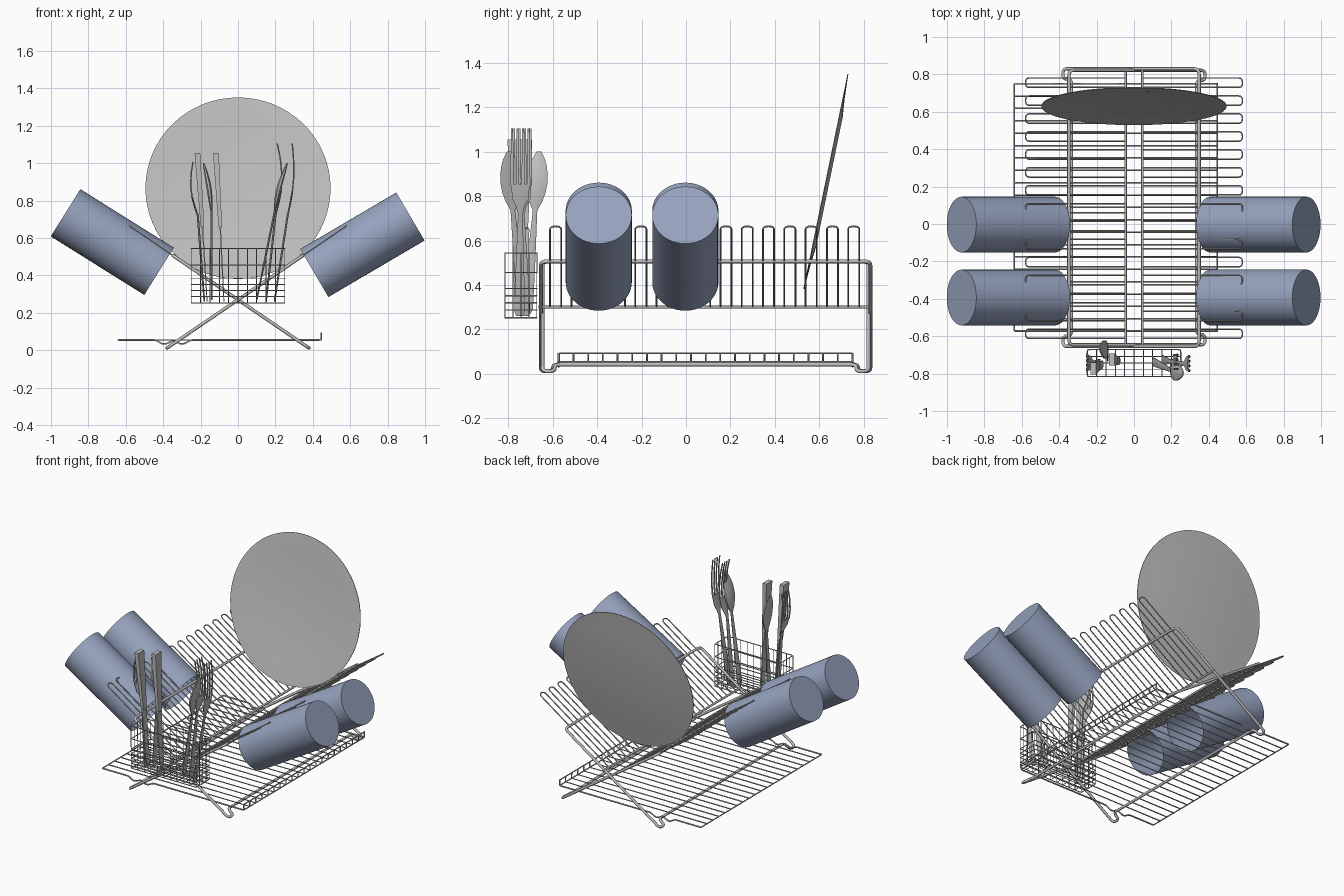
import bpy, bmesh, math
from mathutils import Vector, Matrix

cube = bpy.data.objects.get("Cube")
if cube:
    bpy.data.objects.remove(cube, do_unlink=True)


def material(name, rgb):
    m = bpy.data.materials.new(name)
    m.use_nodes = True
    m.diffuse_color = (*rgb, 1)
    m.node_tree.nodes["Principled BSDF"].inputs["Base Color"].default_value = (*rgb, 1)
    return m


STEEL = material("steel grey", (0.52, 0.52, 0.52))
BLUE = material("mug blue grey", (0.305, 0.365, 0.515))


def add(name, data, mat):
    data.materials.append(mat)
    ob = bpy.data.objects.new(name, data)
    bpy.context.collection.objects.link(ob)
    return ob


def rounded(points, r, closed=False, steps=4):
    """Round the corners of a wire path."""
    pts = [Vector(p) for p in points]
    out = []
    for i, p in enumerate(pts):
        if not closed and i in (0, len(pts) - 1):
            out.append(p)
            continue
        a, b = pts[i - 1] - p, pts[(i + 1) % len(pts)] - p
        d = min(r, a.length * 0.48, b.length * 0.48)
        a, b = p + a.normalized() * d, p + b.normalized() * d
        for k in range(steps + 1):
            t = k / steps
            out.append(a * (1 - t) ** 2 + p * 2 * t * (1 - t) + b * t * t)
    return out


def wires(name, paths, radius, closed=False, sides=1):
    """One curve object holding many bent wires."""
    cu = bpy.data.curves.new(name, "CURVE")
    cu.dimensions = "3D"
    cu.bevel_depth = radius
    cu.bevel_resolution = sides
    cu.use_fill_caps = True
    for path in paths:
        sp = cu.splines.new("POLY")
        sp.points.add(len(path) - 1)
        for q, p in zip(sp.points, path):
            q.co = (*p, 1)
        sp.use_cyclic_u = closed
    return add(name, cu, STEEL)


def mesh_object(name, bm, mat, angle=35):
    bmesh.ops.recalc_face_normals(bm, faces=bm.faces)
    me = bpy.data.meshes.new(name)
    bm.to_mesh(me)
    bm.free()
    me.shade_smooth()
    me.set_sharp_from_angle(angle=math.radians(angle))
    return add(name, me, mat)


# Crossed folding frames with their plate hoops
FRONT, BACK = -0.65, 0.826


def slope(x):
    return 0.27 + 0.68 * x


for side, label in ((1, "left"), (-1, "right")):
    def on(x, y):
        return (side * x, y, slope(x))

    f, b = FRONT - 0.004 * side, BACK + 0.004 * side
    frame = [on(0.348, f), on(0.348, b), on(-0.38, b), on(-0.38, b - 0.055),
             on(-0.335, b - 0.055), on(-0.335, f + 0.055), on(-0.38, f + 0.055), on(-0.38, f)]
    wires(label + "_frame", [rounded(frame, 0.03, True)], 0.009, True, 2)
    wires(label + "_centre_rod", [[on(0.045, f - 0.01), on(0.045, b + 0.01)]], 0.007, False, 2)
    hoops = []
    for i in range(15):
        y = -0.587 + 0.0959 * i
        hoops.append(rounded([on(0.045, y - 0.025), on(0.58, y - 0.025),
                              on(0.58, y + 0.025), on(0.045, y + 0.025)], 0.025))
    wires(label + "_hoops", hoops, 0.004)

# Drip tray: end wires dip around the frame foot, cross wires turn up into a lip
TRAY_Z, LIP_Z, X0, X1, Y0, Y1 = 0.055, 0.093, -0.64, 0.445, -0.573, 0.75
dips = [(-0.44, TRAY_Z), (-0.405, 0.034), (-0.385, 0.034), (-0.35, 0.05),
        (-0.335, 0.05), (-0.31, 0.034), (-0.29, 0.034), (-0.25, TRAY_Z)]
ends = []
for y in (Y0, Y1):
    profile = [(X0, TRAY_Z)] + dips + [(X1, TRAY_Z), (X1, LIP_Z)]
    ends.append(rounded([(x, y, z) for x, z in profile], 0.012))
wires("tray_end_wires", ends, 0.005)
wires("tray_side_rails", [[(X0, Y0, TRAY_Z), (X0, Y1, TRAY_Z)],
                          [(X1, Y0, TRAY_Z), (X1, Y1, TRAY_Z)],
                          [(X1, Y0, LIP_Z), (X1, Y1, LIP_Z)]], 0.004)
cross = []
for i in range(1, 20):
    y = Y0 + (Y1 - Y0) * i / 20
    cross.append([(X0, y, TRAY_Z), (X1, y, TRAY_Z), (X1, y, LIP_Z)])
wires("tray_cross_wires", cross, 0.004)

# Cutlery basket
BX, BY0, BY1, BZ0, BZ1 = 0.25, -0.815, -0.672, 0.253, 0.545
rings = [rounded([(-BX, BY0, z), (BX, BY0, z), (BX, BY1, z), (-BX, BY1, z)], 0.012, True)
         for z in (BZ1, 0.457, 0.385, 0.352, 0.32, 0.287, BZ0)]
wires("basket_rings", rings, 0.003, True)
ribs = []
for i in range(11):
    x = -BX + 2 * BX * i / 10
    ribs.append([(x, BY0, BZ1), (x, BY0, BZ0), (x, BY1, BZ0), (x, BY1, BZ1)])
for i in range(1, 4):
    y = BY0 + (BY1 - BY0) * i / 4
    ribs.append([(-BX, y, BZ1), (-BX, y, BZ0), (BX, y, BZ0), (BX, y, BZ1)])
wires("basket_ribs", ribs, 0.0025)

# Mugs: thin upturned shells, open at the lower end
for label, outer, inner in (("left", (0.922, 0.715), (0.408, 0.413)),
                            ("right", (-0.922, 0.735), (-0.422, 0.422))):
    for place, y in (("front", -0.393), ("back", -0.003)):
        a, c = Vector((inner[0], y, inner[1])), Vector((outer[0], y, outer[1]))
        axis = c - a
        bm = bmesh.new()
        bmesh.ops.create_cone(bm, cap_ends=True, segments=48, radius1=0.149,
                              radius2=0.149, depth=axis.length)
        mouth = [fc for fc in bm.faces if fc.normal.z < -0.9]
        bmesh.ops.delete(bm, geom=mouth, context="FACES_ONLY")
        ob = mesh_object(f"{label}_{place}_mug", bm, BLUE)
        ob.matrix_world = Matrix.Translation((a + c) / 2) @ axis.to_track_quat("Z", "Y").to_matrix().to_4x4()

# Plate: shallow dish turned around its axis, leaning back
bm = bmesh.new()
profile = [(0, -0.008), (0.3, -0.008), (0.38, 0), (0.495, 0.004),
           (0.495, 0), (0.38, -0.006), (0.3, -0.014), (0, -0.014)]
verts = [bm.verts.new((r, 0, z)) for r, z in profile]
edges = [bm.edges.new(pair) for pair in zip(verts, verts[1:])]
bmesh.ops.spin(bm, geom=verts + edges, axis=(0, 0, 1), cent=(0, 0, 0),
               angle=math.tau, steps=64)
bmesh.ops.remove_doubles(bm, verts=bm.verts, dist=0.0005)
plate = mesh_object("plate", bm, STEEL)
plate.location = (0, 0.632, 0.866)
plate.rotation_euler.x = math.radians(78.4)


# Cutlery: strips lofted through (x, y, z, half width, half thickness)
def strip(bm, sections, sides=8):
    last = None
    for x, y, z, w, t in sections:
        ring = []
        for k in range(sides):
            a = math.tau * (k + 0.5) / sides
            ring.append(bm.verts.new((x + t * math.cos(a), y + w * math.sin(a), z)))
        if last:
            for k in range(sides):
                n = (k + 1) % sides
                bm.faces.new((last[k], last[n], ring[n], ring[k]))
        else:
            bm.faces.new(ring[::-1])
        last = ring
    bm.faces.new(last)


def body(foot, neck, top, shape, bend):
    """Straight handle from foot to neck, bowed head from neck to top."""
    foot, neck, top = map(Vector, (foot, neck, top))
    out = []
    for t, w, h in shape:
        p = foot.lerp(neck, t) if t <= 1 else neck.lerp(top, t - 1)
        if t > 1:
            p.x += bend * math.sin(math.pi * (t - 1))
        out.append((*p, w, h))
    return out


HANDLE = [(0, 0.016, 0.004), (0.05, 0.026, 0.005), (0.5, 0.02, 0.006), (1, 0.011, 0.006)]
BOWL = [(1 + t, max(0.01, 0.052 * math.sin(math.pi * t) ** 0.6),
         0.004 + 0.011 * math.sin(math.pi * t))
        for t in (0.06, 0.15, 0.3, 0.45, 0.6, 0.75, 0.87, 0.95, 0.99)]
PALM = [(1.08, 0.02, 0.005), (1.18, 0.04, 0.005), (1.35, 0.045, 0.005)]

for i, (foot, neck, top, bend) in enumerate((
        ((-0.14, -0.715, 0.27), (-0.142, -0.68, 0.735), (-0.185, -0.662, 1.005), 0.008),
        ((0.1, -0.735, 0.27), (0.195, -0.78, 0.735), (0.265, -0.797, 1.005), -0.01))):
    bm = bmesh.new()
    strip(bm, body(foot, neck, top, HANDLE + BOWL, bend))
    mesh_object(f"spoon_{i + 1}", bm, STEEL)

for i, (foot, neck, top, bend) in enumerate((
        ((-0.18, -0.745, 0.26), (-0.215, -0.742, 0.72), (-0.24, -0.742, 1.01), -0.025),
        ((0.15, -0.725, 0.26), (0.2, -0.738, 0.72), (0.21, -0.738, 1.105), 0.03),
        ((0.195, -0.75, 0.26), (0.265, -0.746, 0.72), (0.29, -0.746, 1.105), 0.02))):
    bm = bmesh.new()
    strip(bm, body(foot, neck, top, HANDLE + PALM, bend))
    for k in range(4):
        tine = body(foot, neck, top, [(t, 0.008 - 0.004 * (t - 1.3), 0.004)
                                      for t in (1.33, 1.55, 1.8, 2)], bend)
        off = (k - 1.5) * 0.025
        strip(bm, [(x, y + off, z, w, h) for x, y, z, w, h in tine])
    mesh_object(f"fork_{i + 1}", bm, STEEL)

BLADE = [(0, 0.012, 0.003), (0.15, 0.03, 0.004), (0.98, 0.034, 0.005),
         (1, 0.026, 0.013), (1.9, 0.045, 0.021), (2, 0.045, 0.021)]
for i, (foot, neck, top) in enumerate((
        ((-0.165, -0.75, 0.26), (-0.19, -0.76, 0.66), (-0.217, -0.772, 1.055)),
        ((-0.075, -0.73, 0.26), (-0.095, -0.73, 0.66), (-0.118, -0.725, 1.055)))):
    bm = bmesh.new()
    strip(bm, body(foot, neck, top, BLADE, 0), 4)
    mesh_object(f"knife_{i + 1}", bm, STEEL)
